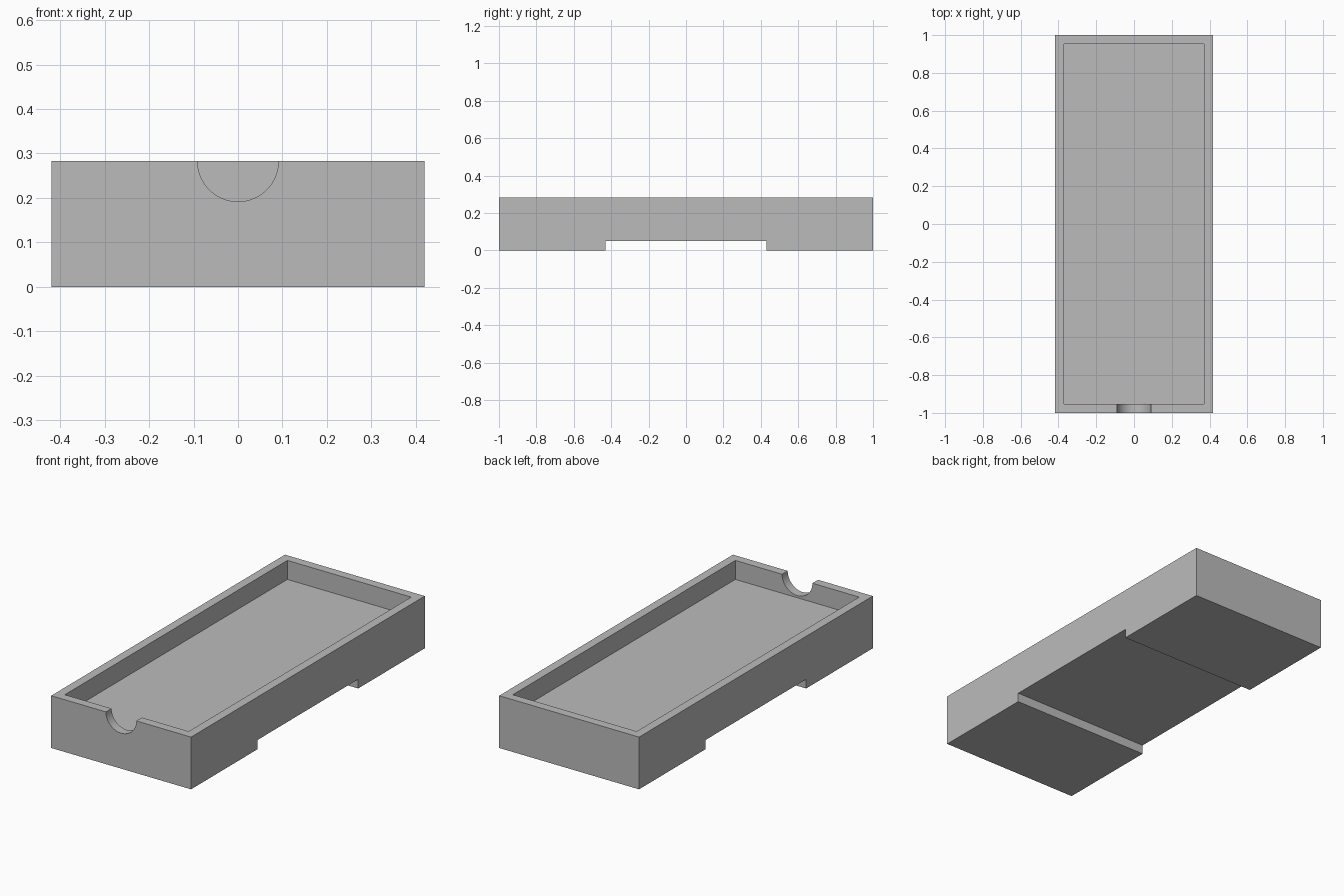
import bpy
import bmesh
import math
from mathutils import Matrix, Vector

default = bpy.data.objects.get("Cube")
if default:
    bpy.data.objects.remove(default, do_unlink=True)

HALF_X, HALF_Y, HEIGHT = 0.419, 1.0, 0.283
WALL = 0.048
FLOOR_Z = 0.18
FOOT_INNER, FOOT_Z = 0.43, 0.05
NOTCH_RADIUS = 0.091

grey = bpy.data.materials.new("plain grey")
grey.use_nodes = True
grey.diffuse_color = (0.5, 0.5, 0.5, 1)
grey.node_tree.nodes["Principled BSDF"].inputs["Base Color"].default_value = (0.5, 0.5, 0.5, 1)


def make_object(name, bm):
    bmesh.ops.recalc_face_normals(bm, faces=bm.faces)
    mesh = bpy.data.meshes.new(name)
    bm.to_mesh(mesh)
    bm.free()
    mesh.materials.append(grey)
    obj = bpy.data.objects.new(name, mesh)
    bpy.context.collection.objects.link(obj)
    return obj


def cut(target, cutter):
    mod = target.modifiers.new(cutter.name, "BOOLEAN")
    mod.operation = "DIFFERENCE"
    mod.solver = "EXACT"
    mod.object = cutter
    cutter.hide_render = True
    bpy.context.view_layer.objects.active = target
    bpy.ops.object.modifier_apply(modifier=mod.name)
    bpy.data.objects.remove(cutter, do_unlink=True)


# Tray body: side profile with a raised channel underneath, extruded across x
half_profile = [(HALF_Y, HEIGHT), (HALF_Y, 0), (FOOT_INNER, 0), (FOOT_INNER, FOOT_Z)]
profile = half_profile + [(-y, z) for y, z in reversed(half_profile)]
bm = bmesh.new()
side = bm.faces.new([bm.verts.new((-HALF_X, y, z)) for y, z in profile])
extruded = bmesh.ops.extrude_face_region(bm, geom=[side])["geom"]
bmesh.ops.translate(bm, vec=Vector((2 * HALF_X, 0, 0)),
                    verts=[v for v in extruded if isinstance(v, bmesh.types.BMVert)])
tray = make_object("tray", bm)

# Shallow rectangular pocket in the top
bm = bmesh.new()
size = (2 * (HALF_X - WALL), 2 * (HALF_Y - WALL), HEIGHT)
bmesh.ops.create_cube(bm, size=1, matrix=Matrix.Translation((0, 0, FLOOR_Z + HEIGHT / 2))
                      @ Matrix.Diagonal((*size, 1)))
cut(tray, make_object("pocket_cutter", bm))

# Half-round notch through the front wall
bm = bmesh.new()
bmesh.ops.create_cone(bm, cap_ends=True, segments=64, radius1=NOTCH_RADIUS,
                      radius2=NOTCH_RADIUS, depth=4 * WALL,
                      matrix=Matrix.Translation((0, -HALF_Y, HEIGHT))
                      @ Matrix.Rotation(math.pi / 2, 4, "X"))
cut(tray, make_object("notch_cutter", bm))

# Smooth the notch while keeping the box edges crisp
bpy.ops.object.select_all(action="DESELECT")
tray.select_set(True)
bpy.context.view_layer.objects.active = tray
bpy.ops.object.shade_smooth_by_angle(angle=math.radians(30))
